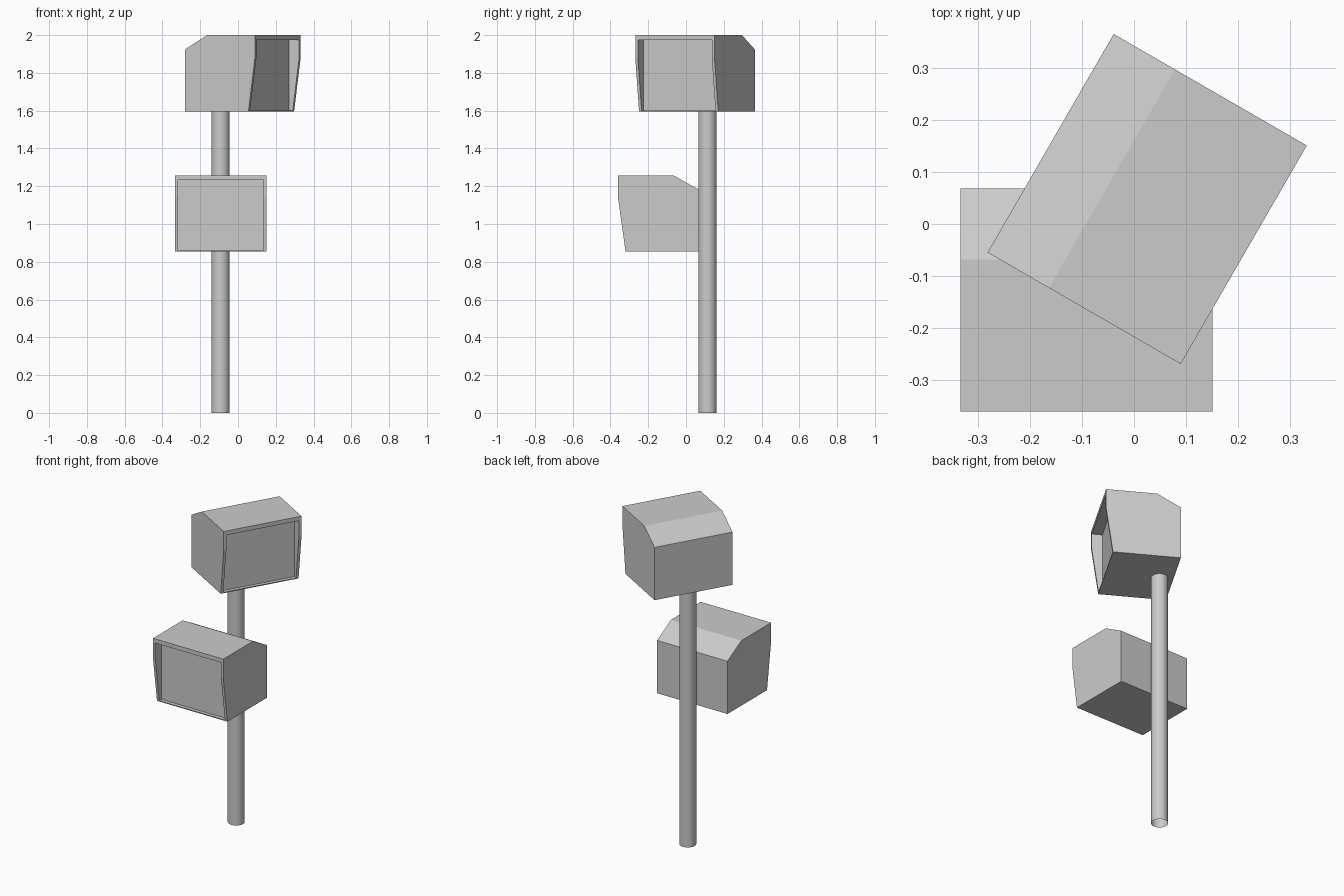
import bpy, bmesh, math
from mathutils import Matrix

if "Cube" in bpy.data.objects:
    bpy.data.objects.remove(bpy.data.objects["Cube"])

HALF_W = 0.242      # half width of a box
DEPTH = 0.428       # back (y = 0) to front
HEIGHT = 0.404
PANEL_Y = -0.367    # recessed front panel


def front_y(z):
    """Front edge: vertical above the kink, leaning back below it."""
    kink = 0.285
    return -DEPTH if z >= kink else -DEPTH + 0.04 * (kink - z) / kink


def add_box(name, location, angle):
    bm = bmesh.new()

    # Front loop running up the left side and down the right side
    def front_loop(half_w, zs, y=None):
        pts = [(-half_w, z) for z in zs] + [(half_w, z) for z in reversed(zs)]
        return [bm.verts.new((x, front_y(z) if y is None else y, z)) for x, z in pts]

    outer = front_loop(HALF_W, [0, 0.285, HEIGHT])
    inner_z = [0.006, 0.285, HEIGHT - 0.026]
    inner = front_loop(HALF_W - 0.016, inner_z)
    panel = front_loop(HALF_W - 0.016, inner_z, PANEL_Y)

    # Rim, recess walls and panel
    for a, b in ((outer, inner), (inner, panel)):
        for i in range(6):
            j = (i + 1) % 6
            bm.faces.new((a[i], a[j], b[j], b[i]))
    bm.faces.new(panel)

    # Shell with a sloped upper back edge
    back = [(-0.136, HEIGHT), (0, 0.328), (0, 0)]
    left = outer[:3] + [bm.verts.new((-HALF_W, y, z)) for y, z in back]
    right = outer[:2:-1] + [bm.verts.new((HALF_W, y, z)) for y, z in back]
    bm.faces.new(left)
    bm.faces.new(right)
    for i in range(2, 6):
        j = (i + 1) % 6
        bm.faces.new((left[i], left[j], right[j], right[i]))

    bmesh.ops.recalc_face_normals(bm, faces=bm.faces)
    mesh = bpy.data.meshes.new(name)
    bm.to_mesh(mesh)
    bm.free()
    obj = bpy.data.objects.new(name, mesh)
    bpy.context.collection.objects.link(obj)
    obj.matrix_world = Matrix.Translation(location) @ Matrix.Rotation(angle, 4, 'Z')
    return obj


# Two identical boxes, the upper one turned to the right
add_box("lower_box", (-0.091, 0.068, 0.854), 0)
add_box("upper_box", (-0.16, 0.155, 1.596), math.radians(60))

# Round open-ended pole
bpy.ops.mesh.primitive_cylinder_add(vertices=32, radius=0.048, depth=1.597,
                                    end_fill_type='NOTHING',
                                    location=(-0.092, 0.114, 0.7985))
bpy.context.object.name = "pole"
bpy.ops.object.shade_smooth_by_angle()
